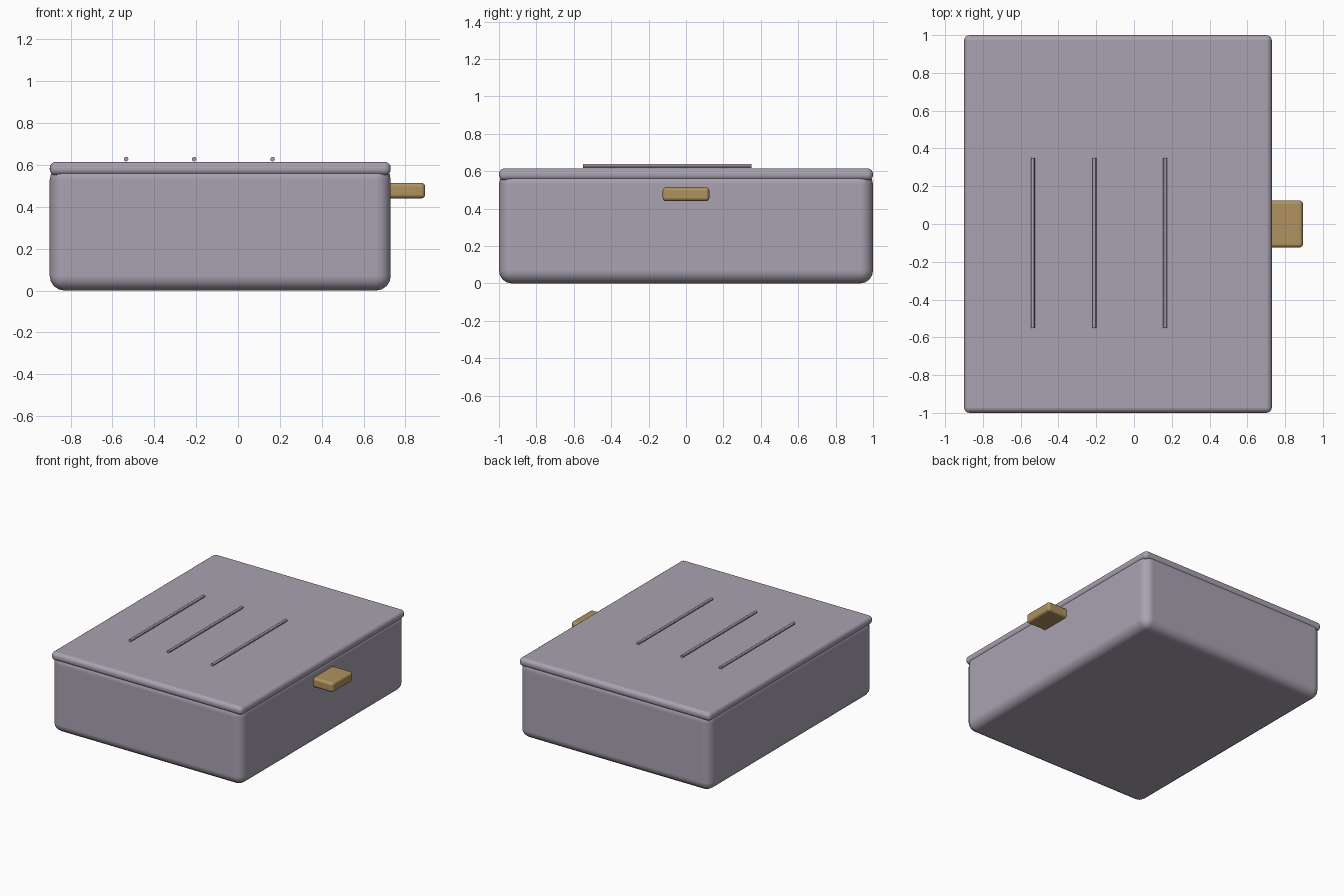
import bpy, math
from mathutils import Vector

if "Cube" in bpy.data.objects:
    bpy.data.objects.remove(bpy.data.objects["Cube"])


def material(name, rgb):
    m = bpy.data.materials.new(name)
    m.diffuse_color = (*rgb, 1)
    m.use_nodes = True
    m.node_tree.nodes["Principled BSDF"].inputs["Base Color"].default_value = m.diffuse_color
    return m


mauve = material("dusty mauve", (0.40, 0.36, 0.44))
brass = material("brass", (0.43, 0.29, 0.115))


def rounded_box(name, lo, hi, radius, segments, mat):
    lo, hi = Vector(lo), Vector(hi)
    bpy.ops.mesh.primitive_cube_add(size=1, location=(lo + hi) / 2)
    ob = bpy.context.object
    ob.name = name
    ob.scale = hi - lo
    bpy.ops.object.transform_apply(location=False, rotation=False, scale=True)
    ob.data.materials.append(mat)
    bev = ob.modifiers.new("rounding", "BEVEL")
    bev.width = radius
    bev.segments = segments
    bev.limit_method = 'NONE'
    bev.harden_normals = True
    bpy.ops.object.shade_smooth()
    return ob


# Box body, its rounded top edge tucked inside the lid
rounded_box("box_body", (-0.9, -1, 0), (0.73, 1, 0.6), 0.07, 4, mauve)
# Thin lid
rounded_box("lid", (-0.9, -1, 0.55), (0.73, 1, 0.615), 0.03, 4, mauve)
# Clasp tab on the right side
rounded_box("clasp", (0.66, -0.125, 0.44), (0.895, 0.125, 0.515), 0.02, 3, brass)

# Three thin rods lying along the lid
for i, x in enumerate((-0.535, -0.21, 0.165)):
    bpy.ops.mesh.primitive_cylinder_add(vertices=12, radius=0.011, depth=0.9,
                                        location=(x, -0.1, 0.628),
                                        rotation=(math.pi / 2, 0, 0))
    rod = bpy.context.object
    rod.name = f"lid_rod_{i + 1}"
    rod.data.materials.append(mauve)
    bpy.ops.object.shade_smooth_by_angle()
